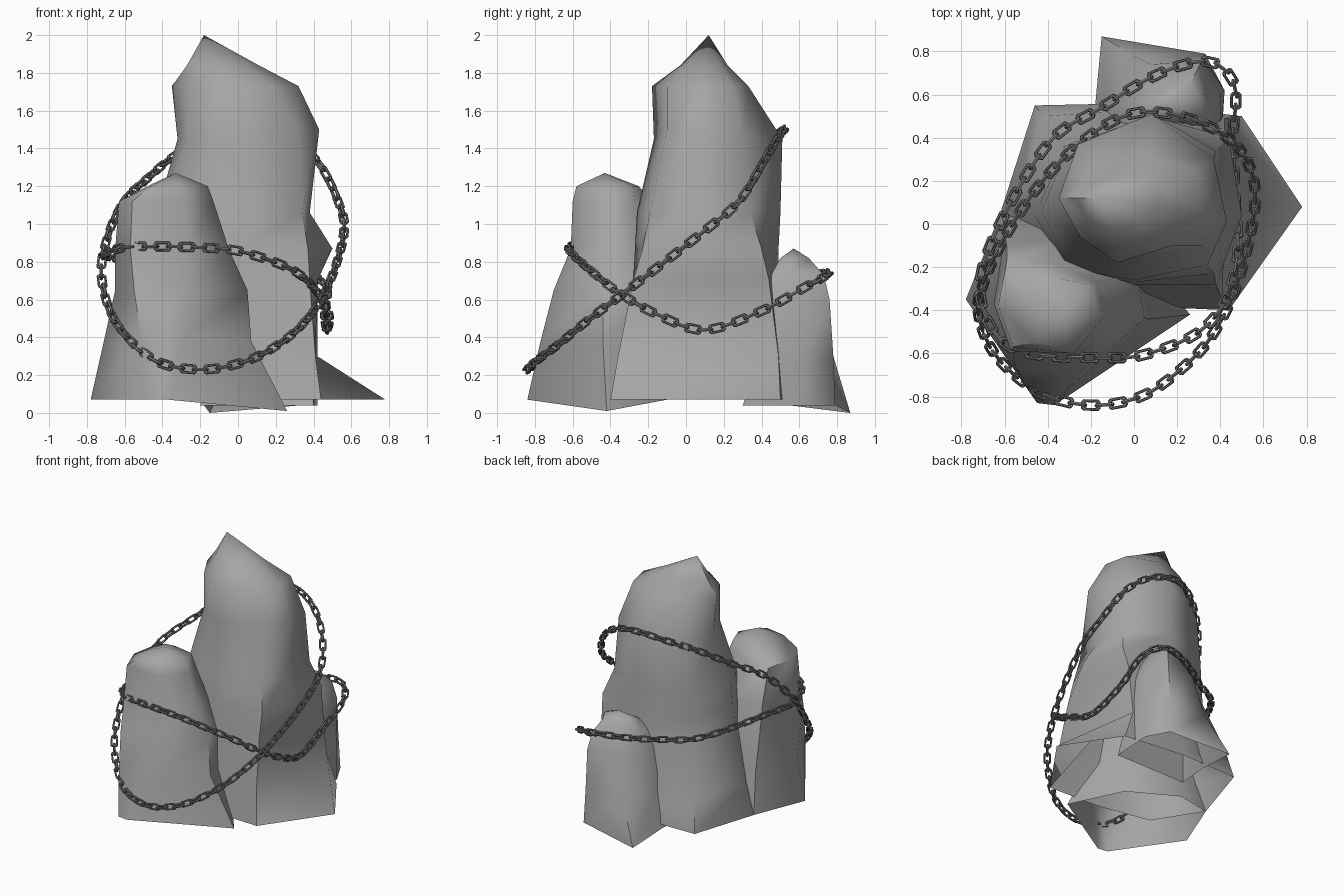
import bpy, bmesh, math
from mathutils import Vector, Matrix

cube = bpy.data.objects.get("Cube")
if cube:
    bpy.data.objects.remove(cube, do_unlink=True)


def make_material(name, grey):
    mat = bpy.data.materials.new(name)
    mat.use_nodes = True
    colour = (grey, grey, grey, 1)
    mat.diffuse_color = colour
    mat.node_tree.nodes["Principled BSDF"].inputs["Base Color"].default_value = colour
    return mat


stone = make_material("stone grey", 0.38)
iron = make_material("dark iron", 0.18)


def finish(name, bm, mat, angle):
    mesh = bpy.data.meshes.new(name)
    bm.to_mesh(mesh)
    bm.free()
    mesh.materials.append(mat)
    obj = bpy.data.objects.new(name, mesh)
    bpy.context.collection.objects.link(obj)
    bpy.ops.object.select_all(action="DESELECT")
    obj.select_set(True)
    bpy.context.view_layer.objects.active = obj
    bpy.ops.object.shade_smooth_by_angle(angle=math.radians(angle))


def make_rock(name, sections, peak):
    """Loft stacked outlines (height, points) to a peak; the foot stays open."""
    bm = bmesh.new()
    rings = []
    for height, outline in sections:
        # a third value on a point replaces the height of its section
        rings.append([bm.verts.new((p[0], p[1], p[2] if len(p) > 2 else height))
                      for p in outline])
    count = len(rings[0])
    tip = bm.verts.new(peak)
    for i in range(count):
        j = (i + 1) % count
        for low, high in zip(rings, rings[1:]):
            bm.faces.new((low[i], low[j], high[j], high[i]))
        bm.faces.new((rings[-1][i], rings[-1][j], tip))
    finish(name, bm, stone, 58)


# Tall rock: outlines run from the left corner around the front to the back
make_rock("tall_rock", [
    (0.07, [(-.62, .05), (-.4, -.3), (0, -.38), (.44, -.4),
            (.78, .08), (.5, .5), (0, .56), (-.46, .55)]),
    (0.3, [(-.55, .05), (-.36, -.28), (0, -.33), (.41, -.36),
           (.42, .1), (.42, .49), (0, .53), (-.42, .5)]),
    (0.7, [(-.47, .06), (-.33, -.22), (0, -.28), (.38, -.28),
           (.42, .02), (.42, .44), (.06, .49), (-.33, .36)]),
    (0.87, [(-.45, .06), (-.33, -.2), (0, -.27), (.37, -.23),
            (.5, .04), (.44, .4), (.07, .49), (-.32, .36)]),
    (1.06, [(-.43, .06), (-.32, -.16), (0, -.26), (.34, -.19),
            (.38, .02), (.38, .34), (.08, .5), (-.3, .37)]),
    (1.45, [(-.32, .12), (-.26, -.05), (-.08, -.17), (.32, -.1, 1.5),
            (.43, .01, 1.5), (.37, .3), (.08, .51), (-.26, .37)]),
    (1.73, [(-.35, .12), (-.25, -.06), (-.08, -.18), (.18, -.1),
            (.32, .07), (.28, .25), (.06, .33), (-.2, .27)]),
    (1.84, [(-.27, .12), (-.22, .03), (-.1, -.03), (.05, 0),
            (.11, .1), (.1, .18), (-.02, .22), (-.16, .2)]),
], (-.18, .12, 2))

# Medium rock at the front
make_rock("front_rock", [
    (0.07, [(-.78, -.35), (-.45, -.83), (-.37, -.84), (.26, -.42, .01),
            (0, -.1), (-.35, .1), (-.62, .05)]),
    (0.38, [(-.71, -.35), (-.51, -.74), (-.31, -.77), (.07, -.44),
            (.02, -.13), (-.35, .05), (-.6, 0)]),
    (0.65, [(-.65, -.36), (-.55, -.66), (-.27, -.7), (.05, -.44),
            (0, -.15), (-.35, 0), (-.6, -.05)]),
    (0.87, [(-.65, -.37), (-.57, -.59), (-.26, -.61), (-.05, -.44),
            (-.08, -.25), (-.35, -.08), (-.59, -.1)]),
    (1.12, [(-.63, -.38), (-.56, -.57), (-.28, -.6), (-.13, -.42),
            (-.18, -.27), (-.38, -.18), (-.59, -.17)]),
    (1.2, [(-.48, -.4), (-.46, -.55), (-.3, -.58), (-.16, -.42),
           (-.21, -.28), (-.36, -.25), (-.45, -.26)]),
], (-.33, -.43, 1.27))

# Small rock at the back
make_rock("back_rock", [
    (0.04, [(-.2, .3), (.4, .3), (.42, .62), (.33, .79),
            (-.15, .87, 0), (-.18, .55)]),
    (0.3, [(-.12, .4), (.4, .4), (.42, .62), (.32, .78),
           (0, .78), (-.12, .55)]),
    (0.6, [(-.05, .42), (.36, .42), (.4, .6), (.32, .76),
           (.08, .74), (-.05, .55)]),
    (0.73, [(0, .45), (.32, .45), (.35, .55), (.3, .73),
            (.13, .68), (.01, .56)]),
    (0.82, [(.06, .5), (.28, .5), (.31, .56), (.26, .65),
            (.16, .63), (.07, .57)]),
], (.18, .57, .87))


def smooth_loop(points, steps=20):
    """Closed Catmull-Rom curve through the points."""
    pts = [Vector(p) for p in points]
    n = len(pts)
    path = []
    for i in range(n):
        a, b, c, d = (pts[(i + k) % n] for k in (-1, 0, 1, 2))
        for s in range(steps):
            t = s / steps
            path.append(0.5 * (2 * b + (c - a) * t
                               + (2 * a - 5 * b + 4 * c - d) * t ** 2
                               + (3 * b - a - 3 * c + d) * t ** 3))
    return path


def even_points(path, pitch):
    """Even spacing along a closed path, with an even number of points."""
    lengths = [0]
    for a, b in zip(path, path[1:] + path[:1]):
        lengths.append(lengths[-1] + (b - a).length)
    count = 2 * round(lengths[-1] / pitch / 2)
    result, k = [], 0
    for i in range(count):
        target = lengths[-1] * i / count
        while lengths[k + 1] <= target:
            k += 1
        t = (target - lengths[k]) / (lengths[k + 1] - lengths[k])
        result.append(path[k].lerp(path[(k + 1) % len(path)], t))
    return result


def add_link(bm, frame, length=0.096, width=0.058, bar=0.0095, sides=6):
    """Long octagonal link swept with a thin bar; it lies in local x and y."""
    x, y, cut = length / 2 - bar, width / 2 - bar, 0.01
    outline = [(x, y - cut), (x - cut, y), (cut - x, y), (-x, y - cut),
               (-x, cut - y), (cut - x, -y), (x - cut, -y), (x, cut - y)]
    rings = []
    for px, py in outline:
        # each corner of the bar points diagonally away from the hole
        out = Vector((math.copysign(1, px), math.copysign(1, py), 0)).normalized()
        ring = []
        for s in range(sides):
            a = math.tau * s / sides
            p = Vector((px, py, 0)) + bar * (out * math.cos(a)
                                             + Vector((0, 0, math.sin(a))))
            ring.append(bm.verts.new(frame @ p))
        rings.append(ring)
    for r, q in zip(rings, rings[1:] + rings[:1]):
        for s in range(sides):
            e = (s + 1) % sides
            bm.faces.new((r[s], r[e], q[e], q[s]))


def make_chain(name, points):
    """Links along a closed path, lying flat and standing up in turn."""
    spots = even_points(smooth_loop(points), 0.064)
    bm = bmesh.new()
    for i, spot in enumerate(spots):
        along = (spots[(i + 1) % len(spots)] - spots[i - 1]).normalized()
        side = along.cross(Vector((0, 0, 1))).normalized()
        face = along.cross(side)
        frame = Matrix((along, side, face)).transposed().to_4x4()
        roll = Matrix.Rotation(math.radians(90 * (i % 2)), 4, "X")
        add_link(bm, Matrix.Translation(spot) @ frame @ roll)
    bmesh.ops.recalc_face_normals(bm, faces=bm.faces)
    finish(name, bm, iron, 30)


# Steep chain: climbs from the front foot to the back of the tall rock
make_chain("steep_chain", [
    (-.2, -.84, .23), (.03, -.8, .27), (.21, -.68, .36), (.36, -.52, .49),
    (.48, -.27, .68), (.56, .08, .95), (.53, .28, 1.12), (.42, .41, 1.33),
    (.25, .49, 1.46), (.05, .52, 1.5), (-.13, .46, 1.46), (-.32, .31, 1.37),
    (-.47, .14, 1.25), (-.61, -.08, 1.11), (-.7, -.28, .9), (-.72, -.42, .7),
    (-.64, -.61, .47), (-.44, -.78, .28),
])

# Low chain: sags on one side and wraps the small rock
make_chain("low_chain", [
    (-.71, -.35, .84), (-.55, -.58, .88), (-.1, -.62, .87), (.1, -.59, .83),
    (.3, -.5, .75), (.42, -.36, .64), (.48, -.15, .52), (.47, .1, .44),
    (.46, .4, .54), (.47, .62, .66), (.4, .73, .72), (.28, .75, .74),
    (.08, .68, .73), (-.15, .54, .72), (-.4, .37, .74), (-.65, -.06, .82),
])
